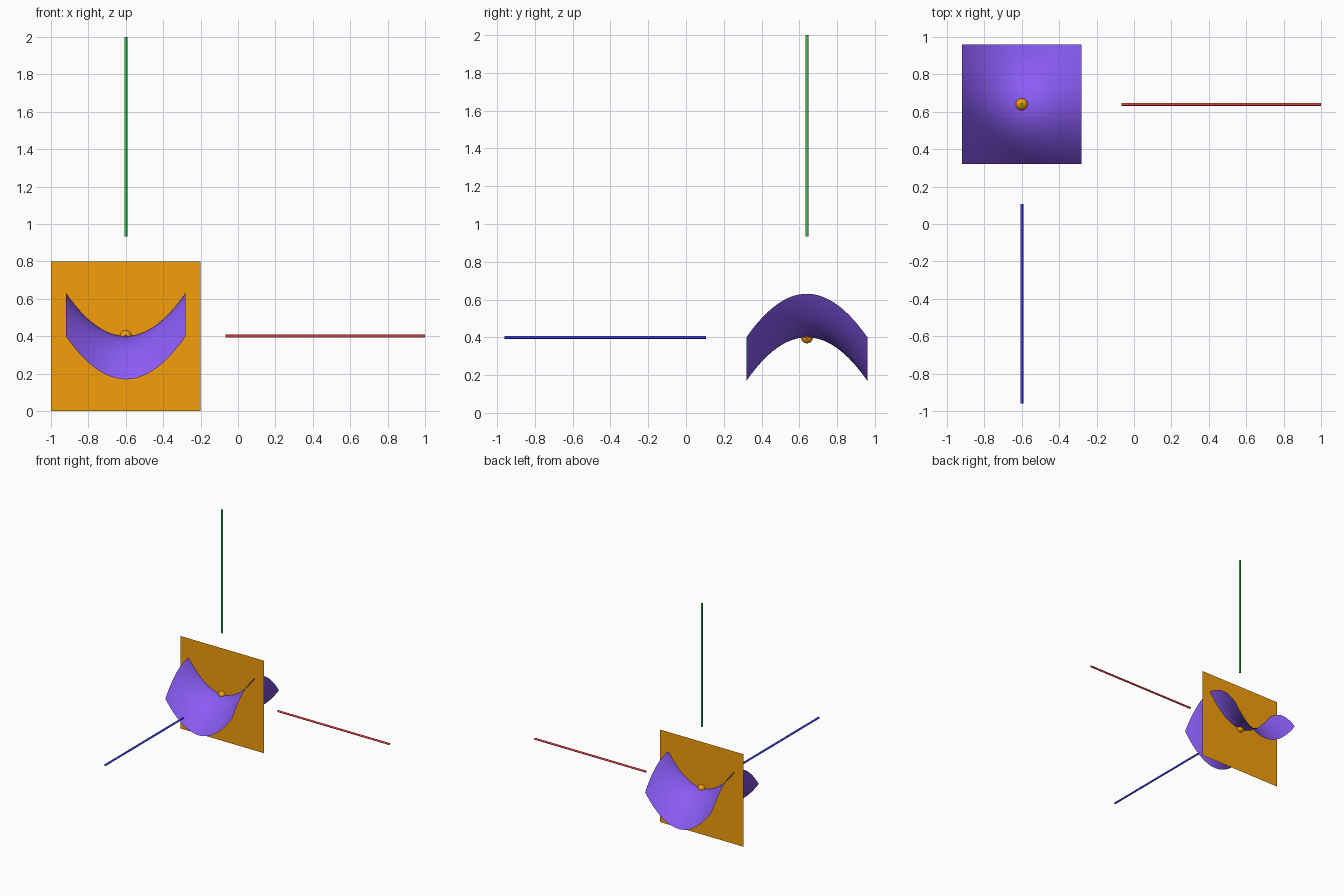
import bpy, bmesh, math
from mathutils import Vector

if "Cube" in bpy.data.objects:
    bpy.data.objects.remove(bpy.data.objects["Cube"])

U = 0.8 / 1.5                       # model unit
C = Vector((-0.6, 0.64, 0.4))       # common centre


def paint(ob, name, rgb):
    mat = bpy.data.materials.new(name)
    # sRGB to linear
    mat.diffuse_color = [((c + 0.055) / 1.055) ** 2.4 for c in rgb] + [1]
    mat.use_nodes = True
    mat.node_tree.nodes["Principled BSDF"].inputs["Base Color"].default_value = mat.diffuse_color
    ob.data.materials.append(mat)


def axis_bar(name, direction, rgb):
    # thin round bar running from 1 to 3 units out from the centre
    d = Vector(direction)
    bpy.ops.mesh.primitive_cylinder_add(vertices=12, radius=0.015 * U, depth=2 * U,
                                        location=C + d * 2 * U,
                                        rotation=d.to_track_quat('Z', 'Y').to_euler())
    ob = bpy.context.object
    ob.name = name
    bpy.ops.object.shade_smooth_by_angle(angle=math.radians(40))
    paint(ob, name + "_paint", rgb)


# Saddle sheet: z = k (x^2 - y^2)
bm = bmesh.new()
bmesh.ops.create_grid(bm, x_segments=40, y_segments=40, size=0.6 * U)
for v in bm.verts:
    v.co.z = 1.2 / U * (v.co.x ** 2 - v.co.y ** 2)
for f in bm.faces:
    f.smooth = True
me = bpy.data.meshes.new("saddle_surface")
bm.to_mesh(me)
bm.free()
saddle = bpy.data.objects.new("saddle_surface", me)
saddle.location = C
bpy.context.collection.objects.link(saddle)
paint(saddle, "violet", (0.545, 0.361, 0.965))

# Upright slicing plane
bpy.ops.mesh.primitive_plane_add(size=1.5 * U, location=C, rotation=(math.pi / 2, 0, 0))
plane = bpy.context.object
plane.name = "slicing_plane"
paint(plane, "amber", (0.96, 0.62, 0.04))

# Ball at the saddle point
bpy.ops.mesh.primitive_uv_sphere_add(segments=24, ring_count=12, radius=0.06 * U, location=C)
ball = bpy.context.object
ball.name = "centre_ball"
bpy.ops.object.shade_smooth()
paint(ball, "ball_amber", (0.96, 0.62, 0.04))

# Three axis bars
axis_bar("x_axis_bar", (1, 0, 0), (0.94, 0.27, 0.27))
axis_bar("height_axis_bar", (0, 0, 1), (0.2, 0.8, 0.25))
axis_bar("depth_axis_bar", (0, -1, 0), (0.25, 0.25, 0.94))
